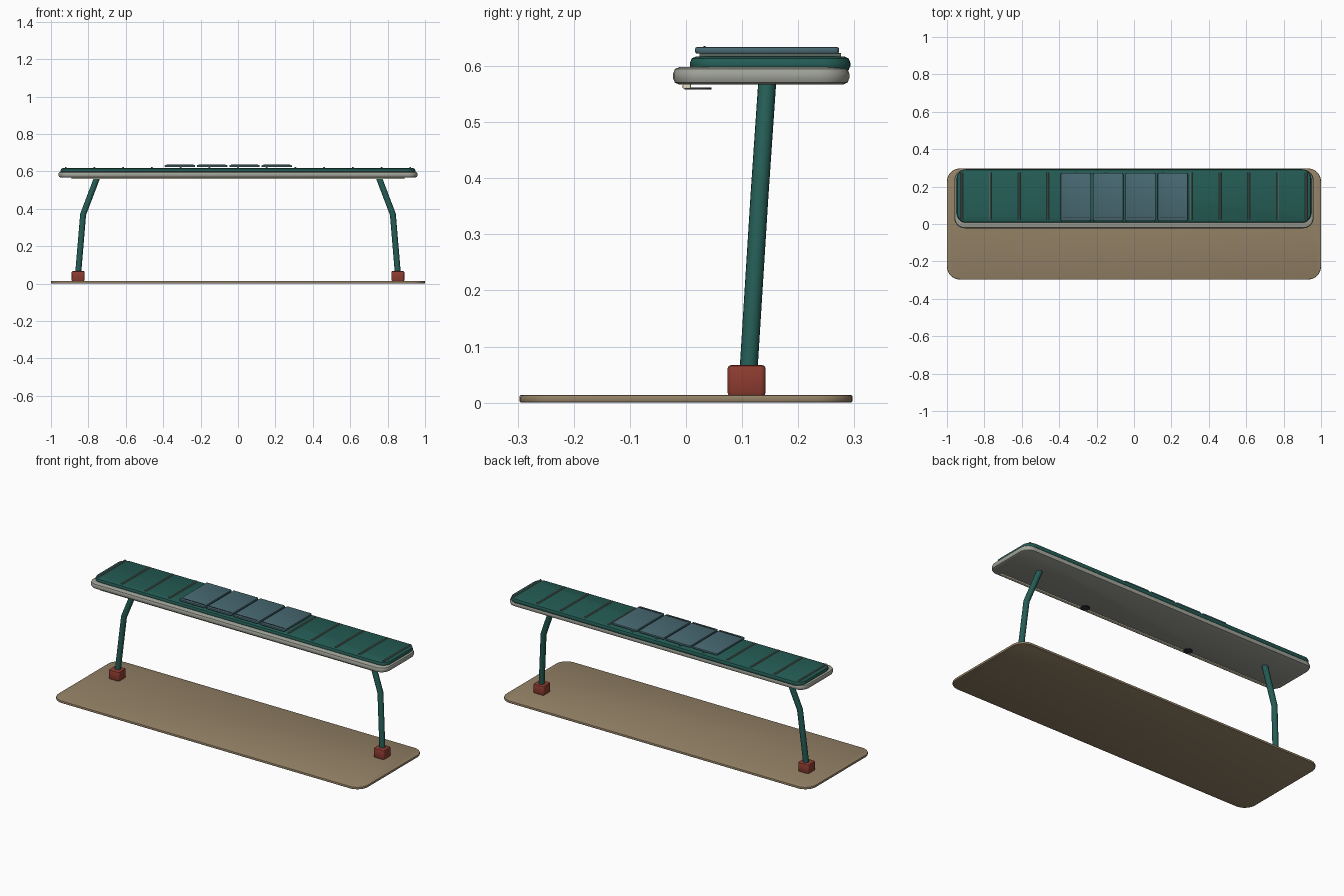
import bpy, bmesh, math
from mathutils import Vector

cube = bpy.data.objects.get("Cube")
if cube:
    bpy.data.objects.remove(cube, do_unlink=True)


def material(name, rgb):
    m = bpy.data.materials.new(name)
    m.use_nodes = True
    m.diffuse_color = (*rgb, 1)
    bsdf = m.node_tree.nodes["Principled BSDF"]
    bsdf.inputs["Base Color"].default_value = (*rgb, 1)
    bsdf.inputs["Roughness"].default_value = 0.6
    return m


tan = material("tan paving", (0.30, 0.225, 0.135))
green = material("deep green", (0.018, 0.107, 0.09))
grey = material("warm grey", (0.35, 0.365, 0.315))
blue = material("slate blue", (0.065, 0.14, 0.168))
red = material("brick red", (0.27, 0.045, 0.03))
cream = material("cream light", (0.8, 0.74, 0.55))
dark = material("charcoal", (0.025, 0.03, 0.032))
sage = material("sage grey", (0.14, 0.19, 0.16))


def finish(bm, name, mat):
    bmesh.ops.recalc_face_normals(bm, faces=bm.faces)
    mesh = bpy.data.meshes.new(name)
    bm.to_mesh(mesh)
    bm.free()
    mesh.materials.append(mat)
    ob = bpy.data.objects.new(name, mesh)
    bpy.context.collection.objects.link(ob)
    bpy.ops.object.select_all(action='DESELECT')
    ob.select_set(True)
    bpy.context.view_layer.objects.active = ob
    bpy.ops.object.shade_smooth_by_angle(angle=math.radians(32))
    return ob


def slab(name, mat, x, y, z, radius, edge, steps=6):
    """Rounded plate spanning the x, y and z ranges, with softened rims."""
    bm = bmesh.new()
    cx, cy = sum(x) / 2, sum(y) / 2
    hx, hy = (x[1] - x[0]) / 2, (y[1] - y[0]) / 2
    soft = edge * 0.3
    levels = [(z[0], edge), (z[0] + soft, soft), (z[0] + edge, 0),
              (z[1] - edge, 0), (z[1] - soft, soft), (z[1], edge)]
    rings = []
    for height, inset in levels:
        r = max(radius - inset, 0.001)
        ring = []
        for q, (sx, sy) in enumerate([(1, 1), (-1, 1), (-1, -1), (1, -1)]):
            for i in range(steps + 1):
                a = math.pi / 2 * (q + i / steps)
                ring.append(bm.verts.new((cx + sx * (hx - inset - r) + r * math.cos(a),
                                          cy + sy * (hy - inset - r) + r * math.sin(a),
                                          height)))
        rings.append(ring)
    n = len(rings[0])
    for low, high in zip(rings, rings[1:]):
        for i in range(n):
            j = (i + 1) % n
            bm.faces.new((low[i], low[j], high[j], high[i]))
    bm.faces.new(rings[0][::-1])
    bm.faces.new(rings[-1])
    return finish(bm, name, mat)


def tube(name, mat, points, radius, sides=16):
    """Round bar with mitred bends along a path."""
    bm = bmesh.new()
    pts = [Vector(p) for p in points]
    rings = []
    for k, p in enumerate(pts):
        before = (p - pts[k - 1]).normalized() if k else Vector()
        after = (pts[k + 1] - p).normalized() if k < len(pts) - 1 else Vector()
        d = (before + after).normalized()
        u = d.cross(Vector((0, 1, 0))).normalized()
        if u.length < 0.5:
            u = Vector((1, 0, 0))
        v = d.cross(u).normalized()
        rings.append([bm.verts.new(p + radius * (u * math.cos(a) + v * math.sin(a)))
                      for a in (2 * math.pi * i / sides for i in range(sides))])
    for low, high in zip(rings, rings[1:]):
        for i in range(sides):
            j = (i + 1) % sides
            bm.faces.new((low[i], low[j], high[j], high[i]))
    bm.faces.new(rings[0][::-1])
    bm.faces.new(rings[-1])
    return finish(bm, name, mat)


# Ground plate
slab("ground_plate", tan, (-1, 1), (-0.297, 0.297), (0, 0.014), 0.07, 0.004, 8)

# Feet and bent posts
for side, s in (("left", 1), ("right", -1)):
    fx = s * 0.855
    slab(side + "_foot", red, (fx - 0.034, fx + 0.034), (0.074, 0.142),
         (0.012, 0.067), 0.01, 0.006, 4)
    tube(side + "_post", green, [(s * 0.855, 0.111, 0.05), (s * 0.828, 0.131, 0.37),
                                 (s * 0.75, 0.145, 0.575)], 0.016)

# Canopy: grey tray under a green roof
slab("canopy_tray", grey, (-0.96, 0.96), (-0.023, 0.291), (0.567, 0.598), 0.055, 0.011)
slab("canopy_roof", green, (-0.948, 0.948), (0.007, 0.293), (0.589, 0.617), 0.05, 0.011)

# Roof seams
for i in range(13):
    sx = (i - 6) * 0.1535
    tube("roof_seam", sage, [(sx, 0.024, 0.6175), (sx, 0.276, 0.6175)], 0.006, 8)

# Solar panels, each with a thin front bar
for i in range(4):
    px = -0.311 + i * 0.1727
    slab("solar_panel", blue, (px - 0.081, px + 0.081), (0.016, 0.273),
         (0.622, 0.634), 0.008, 0.004, 3)
    slab("panel_bar", dark, (px - 0.072, px + 0.072), (0.031, 0.035),
         (0.632, 0.636), 0.0015, 0.0008, 2)

# Light strip and two round sensors under the front edge
slab("light_strip", cream, (-0.89, 0.89), (-0.006, 0.009), (0.560, 0.567), 0.003, 0.001, 2)
for s in (1, -1):
    tube("sensor_disc", dark, [(s * 0.343, 0.021, 0.558), (s * 0.343, 0.021, 0.562)], 0.024, 20)
